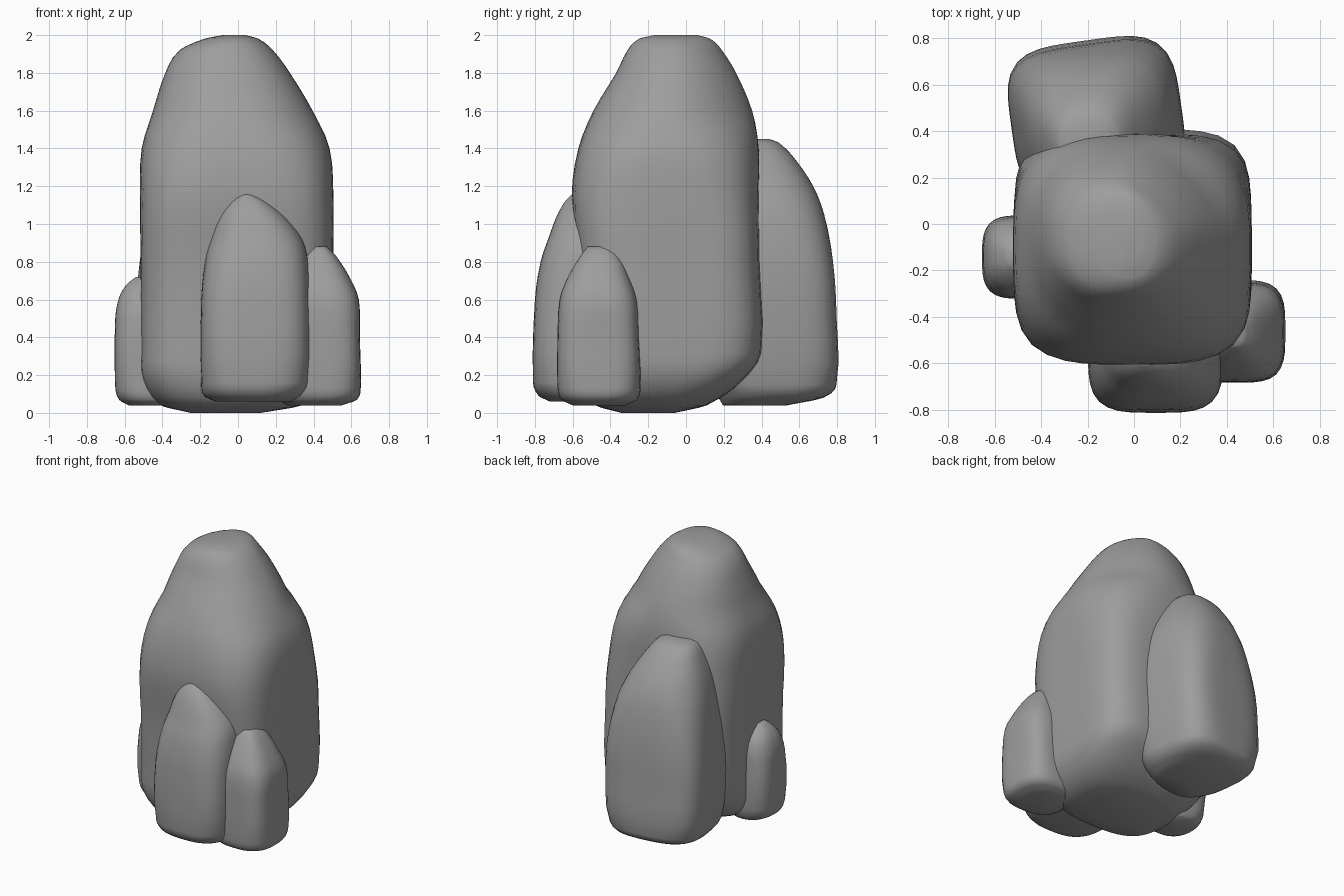
import bpy
import bmesh
from math import sin, cos, pi, radians

default_cube = bpy.data.objects.get("Cube")
if default_cube:
    bpy.data.objects.remove(default_cube, do_unlink=True)

# One plain stone colour for every rock
stone = bpy.data.materials.new("grey stone")
stone.use_nodes = True
stone_colour = (0.34, 0.34, 0.34, 1)
stone.diffuse_color = stone_colour
shader = stone.node_tree.nodes["Principled BSDF"]
shader.inputs["Base Color"].default_value = stone_colour
shader.inputs["Roughness"].default_value = 0.9

SEGMENTS = 48
STEPS = 3


def rounded_outline(power, soft_corner):
    """Unit outline between a circle (power 2) and a square.

    The back left corner is worn down by soft_corner."""
    outline = []
    for step in range(SEGMENTS):
        angle = 2 * pi * step / SEGMENTS
        c, s = cos(angle), sin(angle)
        p = power - soft_corner if 0 < angle < pi / 2 else power
        radius = (abs(c) ** p + abs(s) ** p) ** (-1 / p)
        outline.append((c * radius, s * radius))
    return outline


def smooth_levels(levels):
    """Insert levels along a soft curve, keeping the given ones."""
    result = []
    for i in range(len(levels) - 1):
        before, start, end = levels[max(i - 1, 0)], levels[i], levels[i + 1]
        after = levels[min(i + 2, len(levels) - 1)]
        gap = end[0] - start[0]
        for step in range(STEPS):
            t = step / STEPS
            level = [start[0] + gap * t]
            for a, b, c, d in list(zip(before, start, end, after))[1:]:
                # Slopes are measured against height
                slope_in = (c - a) / (end[0] - before[0]) * gap
                slope_out = (d - b) / (after[0] - start[0]) * gap
                ease = t * t * (3 - 2 * t)
                level.append(b + (c - b) * ease
                             + slope_in * t * (1 - t) ** 2
                             - slope_out * t * t * (1 - t))
            result.append(level)
    return result + [levels[-1]]


def make_rock(name, levels, body_power, crown_power, turn=0, wear=0):
    """Loft rounded outlines; each level is height, left, right, front, back."""
    bm = bmesh.new()
    ct, st = cos(radians(turn)), sin(radians(turn))
    top = levels[-1][0]
    rings, centres = [], []
    for height, left, right, front, back in smooth_levels(levels):
        # Squarish body easing into a rounder crown and a rounder foot
        blend = min(1, max(0, (height / top - 0.45) / 0.35))
        power = body_power + (crown_power - body_power) * blend
        power *= min(1, 0.6 + 1.5 * height)
        mid_x, mid_y = (left + right) / 2, (front + back) / 2
        half_x, half_y = (right - left) / 2, (back - front) / 2
        ring = []
        for u, v in rounded_outline(power, wear * blend):
            x, y = u * half_x, v * half_y
            ring.append(bm.verts.new((mid_x + x * ct - y * st,
                                      mid_y + x * st + y * ct, height)))
        rings.append(ring)
        centres.append((mid_x, mid_y, height))

    # Walls between neighbouring outlines
    for lower, upper in zip(rings, rings[1:]):
        for i in range(SEGMENTS):
            j = (i + 1) % SEGMENTS
            bm.faces.new((lower[i], lower[j], upper[j], upper[i]))

    # Fans closing the underside and the crown
    for ring, centre in ((rings[0], centres[0]), (rings[-1], centres[-1])):
        hub = bm.verts.new(centre)
        for i in range(SEGMENTS):
            bm.faces.new((ring[i], ring[(i + 1) % SEGMENTS], hub))

    bmesh.ops.recalc_face_normals(bm, faces=bm.faces[:])
    for face in bm.faces:
        face.smooth = True
    mesh = bpy.data.meshes.new(name)
    bm.to_mesh(mesh)
    bm.free()
    mesh.materials.append(stone)
    rock = bpy.data.objects.new(name, mesh)
    bpy.context.collection.objects.link(rock)


# Tall central rock
make_rock("main_rock", [
    (0, -.25, .12, -.34, -.06),
    (.04, -.41, .34, -.48, .11),
    (.17, -.505, .47, -.55, .3),
    (.32, -.515, .5, -.56, .4),
    (.8, -.515, .505, -.57, .39),
    (1.15, -.52, .505, -.605, .385),
    (1.4, -.51, .485, -.57, .385),
    (1.6, -.45, .395, -.49, .35),
    (1.8, -.385, .275, -.37, .265),
    (1.92, -.31, .185, -.31, .19),
    (1.98, -.18, .11, -.25, .13),
    (2, -.08, .04, -.17, .06),
], body_power=4.5, crown_power=2.3, wear=.6)

# Large rock leaning on the back
make_rock("back_rock", [
    (.04, -.35, .06, .2, .53),
    (.08, -.45, .14, .18, .72),
    (.15, -.51, .18, .16, .785),
    (.5, -.53, .205, .14, .78),
    (.8, -.51, .2, .13, .765),
    (1.05, -.475, .16, .13, .725),
    (1.2, -.44, .1, .14, .67),
    (1.35, -.38, .01, .18, .57),
    (1.43, -.33, -.06, .24, .49),
    (1.45, -.28, -.11, .3, .44),
], body_power=4, crown_power=2.5, turn=8)

# Medium rock at the front
make_rock("front_rock", [
    (.06, -.12, .29, -.72, -.3),
    (.09, -.18, .35, -.78, -.25),
    (.16, -.195, .38, -.81, -.25),
    (.6, -.195, .38, -.8, -.25),
    (.8, -.175, .37, -.77, -.27),
    (.92, -.145, .34, -.73, -.3),
    (1.04, -.1, .25, -.685, -.36),
    (1.12, -.04, .15, -.64, -.44),
    (1.16, .01, .08, -.6, -.52),
], body_power=3.8, crown_power=2.5)

# Small rock on the front left corner
make_rock("left_rock", [
    (.04, .26, .55, -.6, -.32),
    (.07, .22, .63, -.66, -.26),
    (.14, .2, .65, -.68, -.24),
    (.4, .2, .645, -.68, -.25),
    (.6, .23, .64, -.67, -.26),
    (.72, .28, .59, -.625, -.3),
    (.83, .34, .52, -.56, -.35),
    (.88, .38, .47, -.52, -.4),
], body_power=4, crown_power=2.8)

# Smallest rock on the right side
make_rock("right_rock", [
    (.04, -.58, -.32, -.27, 0),
    (.07, -.63, -.3, -.31, .02),
    (.14, -.65, -.3, -.32, .035),
    (.5, -.65, -.31, -.315, .03),
    (.61, -.63, -.35, -.285, .005),
    (.68, -.59, -.41, -.23, -.05),
    (.72, -.54, -.46, -.18, -.1),
], body_power=3.4, crown_power=2.5)
